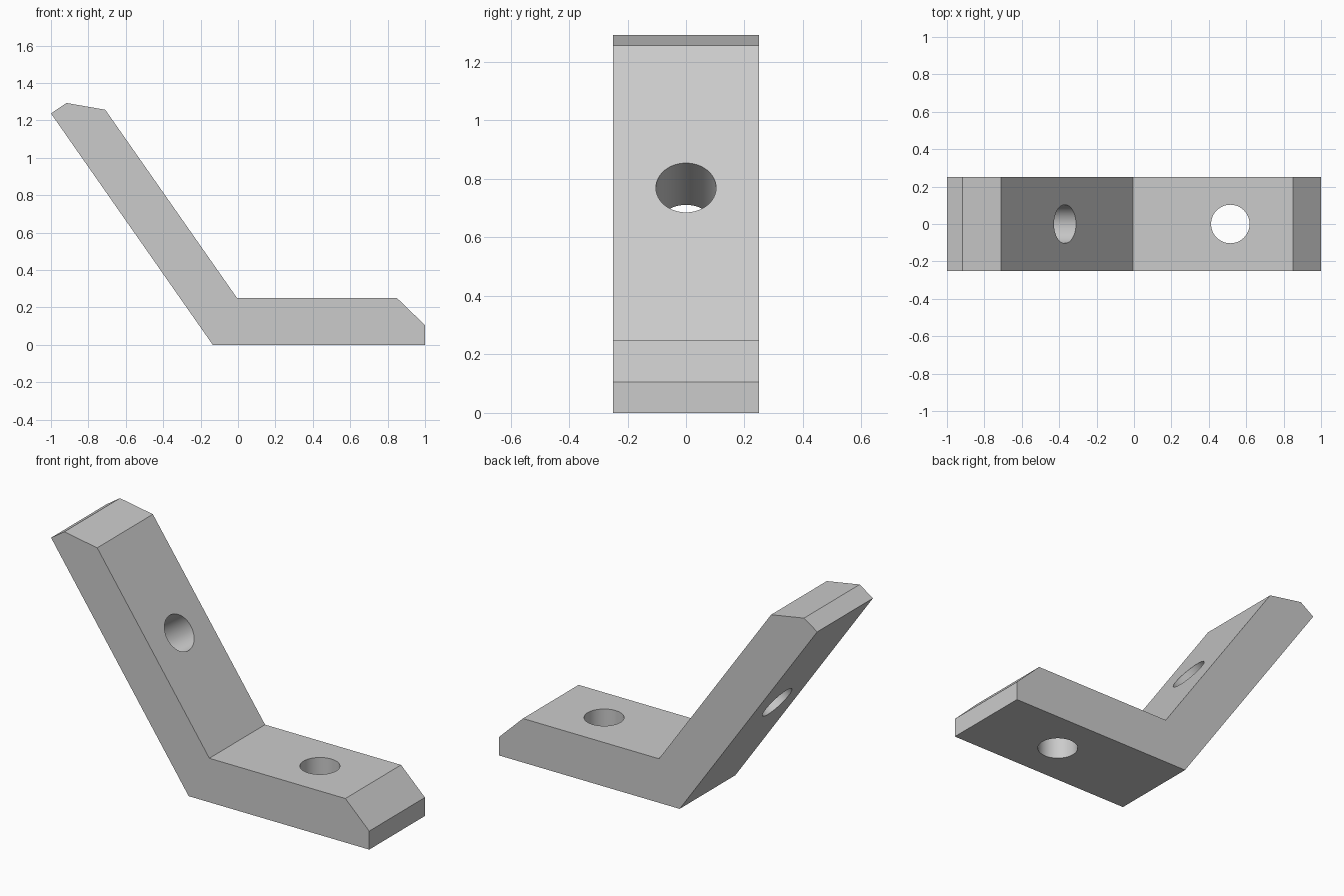
import bpy
import bmesh
from math import radians
from mathutils import Vector

cube = bpy.data.objects.get("Cube")
if cube:
    bpy.data.objects.remove(cube, do_unlink=True)

WIDTH = 0.5
HOLE_RADIUS = 0.103

# Plain grey material
grey = bpy.data.materials.new("plain_grey")
grey.use_nodes = True
colour = (0.6, 0.6, 0.6, 1)
grey.diffuse_color = colour
grey.node_tree.nodes["Principled BSDF"].inputs["Base Color"].default_value = colour

# Side profile of the bent bracket, extruded across its width
profile = [(-0.135, 0), (1, 0), (1, 0.105), (0.85, 0.25), (-0.005, 0.25),
           (-0.71, 1.257), (-0.917, 1.293), (-1, 1.237)]
bm = bmesh.new()
side = bm.faces.new([bm.verts.new((x, -WIDTH / 2, z)) for x, z in profile])
extruded = bmesh.ops.extrude_face_region(bm, geom=[side], use_keep_orig=True)
new_verts = [v for v in extruded["geom"] if isinstance(v, bmesh.types.BMVert)]
bmesh.ops.translate(bm, verts=new_verts, vec=(0, WIDTH, 0))
bmesh.ops.recalc_face_normals(bm, faces=bm.faces)
mesh = bpy.data.meshes.new("angle_bracket")
bm.to_mesh(mesh)
bm.free()
mesh.materials.append(grey)
bracket = bpy.data.objects.new("angle_bracket", mesh)
bpy.context.collection.objects.link(bracket)


def drill(name, centre, tilt):
    """Cut a round hole through the bracket along a tilted axis."""
    bpy.ops.mesh.primitive_cylinder_add(
        vertices=64, radius=HOLE_RADIUS, depth=0.6,
        location=Vector(centre), rotation=(0, tilt, 0))
    cutter = bpy.context.object
    cutter.name = name
    cutter.hide_render = True
    cutter.data.materials.append(grey)
    cut = bracket.modifiers.new(name, "BOOLEAN")
    cut.operation = "DIFFERENCE"
    cut.solver = "EXACT"
    cut.object = cutter
    bpy.ops.object.select_all(action="DESELECT")
    bracket.select_set(True)
    bpy.context.view_layer.objects.active = bracket
    bpy.ops.object.modifier_apply(modifier=cut.name)
    bpy.data.objects.remove(cutter, do_unlink=True)


# Screw holes through the foot and the sloping arm
drill("foot_hole", (0.515, 0, 0.125), 0)
drill("arm_hole", (-0.472, 0, 0.698), radians(55))

# Smooth hole walls, crisp outer edges
bracket.select_set(True)
bpy.context.view_layer.objects.active = bracket
bpy.ops.object.shade_smooth_by_angle(angle=radians(30))
